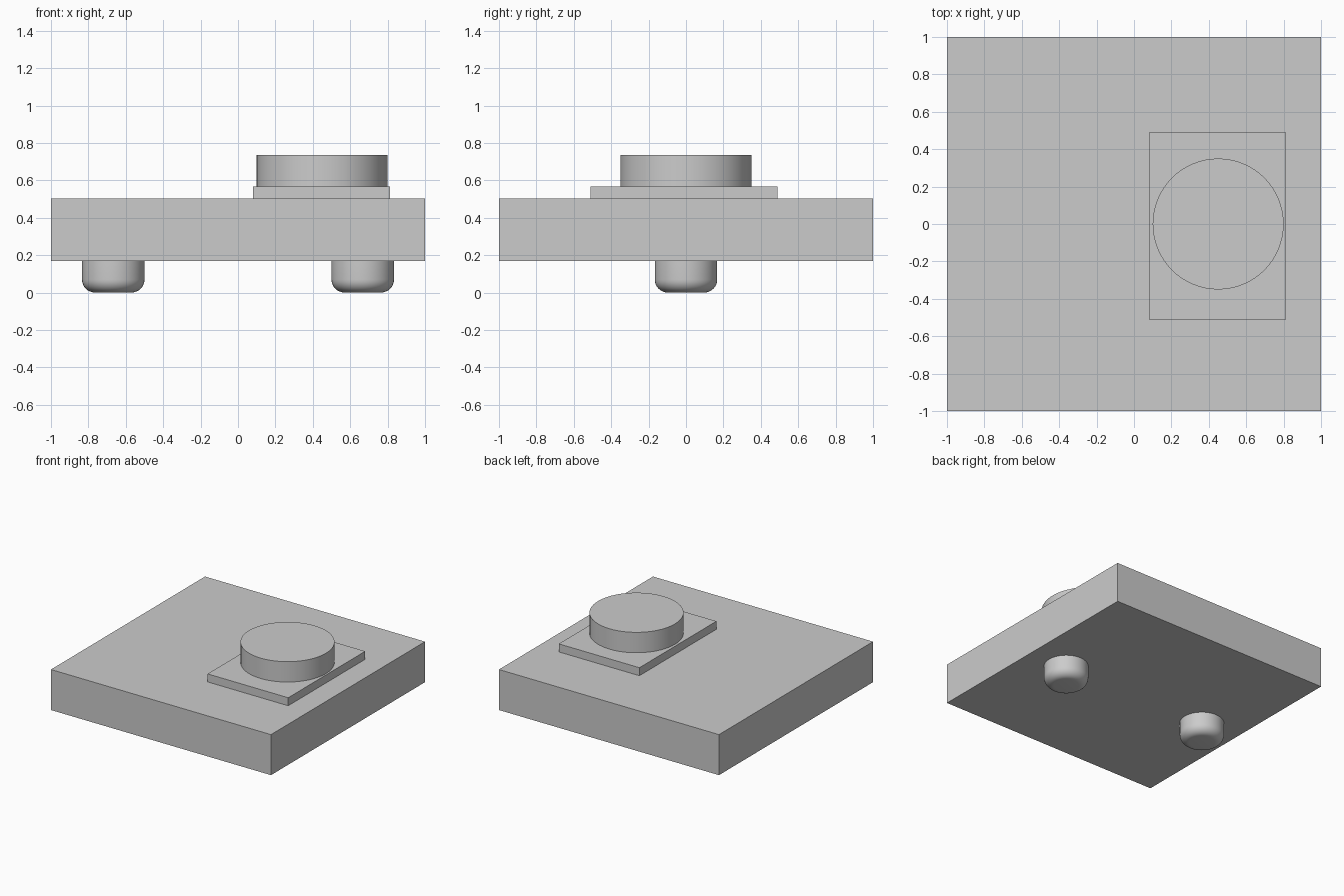
import bpy, bmesh, math

cube = bpy.data.objects.get("Cube")
if cube:
    bpy.data.objects.remove(cube, do_unlink=True)

GREY = (0.6, 0.6, 0.6, 1)
grey = bpy.data.materials.new("plain grey")
grey.use_nodes = True
grey.diffuse_color = GREY
grey.node_tree.nodes["Principled BSDF"].inputs["Base Color"].default_value = GREY


def add_box(name, center, size):
    bpy.ops.mesh.primitive_cube_add(size=1, location=center)
    box = bpy.context.object
    box.name = name
    box.scale = size
    bpy.ops.object.transform_apply(location=False, rotation=False, scale=True)
    box.data.materials.append(grey)
    return box


def add_cylinder(name, x, radius, bottom, top, fillet=0):
    bpy.ops.mesh.primitive_cylinder_add(
        vertices=64, radius=radius, depth=top - bottom, location=(x, 0, (bottom + top) / 2))
    cyl = bpy.context.object
    cyl.name = name
    cyl.data.materials.append(grey)
    if fillet:
        # Round over the lower rim only
        bm = bmesh.new()
        bm.from_mesh(cyl.data)
        rim = [e for e in bm.edges if all(v.co.z < 0 for v in e.verts)]
        bmesh.ops.bevel(bm, geom=rim, offset=fillet, segments=8, profile=0.5, affect='EDGES')
        bm.to_mesh(cyl.data)
        bm.free()
    bpy.ops.object.shade_smooth_by_angle(angle=math.radians(30))
    return cyl


# Main slab
add_box("base_slab", (0, 0, 0.335), (2, 2, 0.333))

# Raised plate and round button
add_box("raised_plate", (0.447, -0.01, 0.534), (0.733, 1.0, 0.067))
add_cylinder("round_button", 0.45, 0.35, 0.567, 0.735)

# Feet with rounded lower rims
for side, name in ((1, "left_foot"), (-1, "right_foot")):
    add_cylinder(name, side * 0.667, 0.167, 0, 0.17, fillet=0.07)
